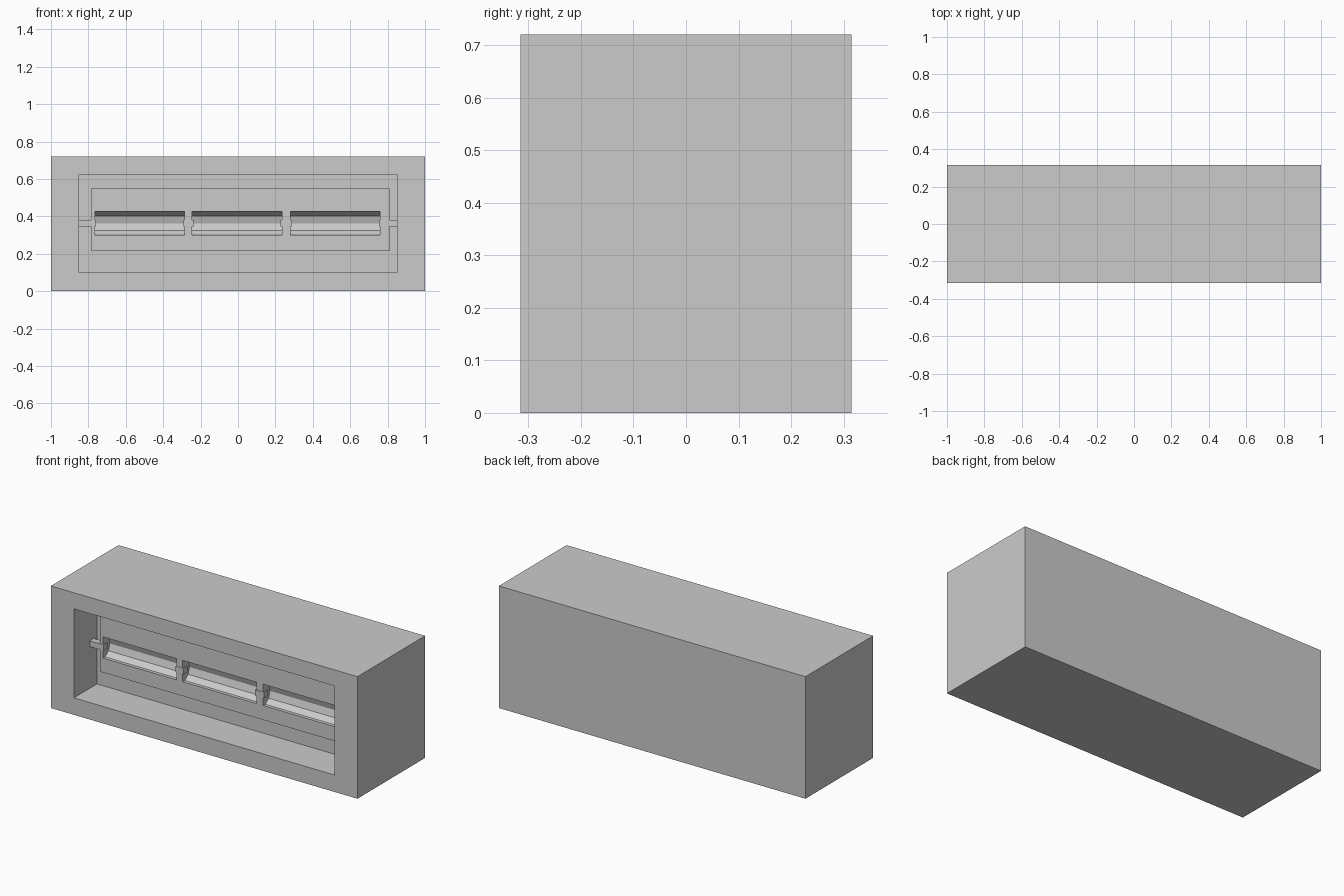
import bpy
from math import pi

if "Cube" in bpy.data.objects:
    bpy.data.objects.remove(bpy.data.objects["Cube"])


def box(name, x0, x1, y0, y1, z0, z1):
    bpy.ops.mesh.primitive_cube_add(size=1, location=((x0 + x1) / 2, (y0 + y1) / 2, (z0 + z1) / 2))
    ob = bpy.context.object
    ob.name = name
    ob.scale = (x1 - x0, y1 - y0, z1 - z0)
    bpy.ops.object.transform_apply(location=False, rotation=False, scale=True)
    return ob


def cut(target, cutter):
    mod = target.modifiers.new(cutter.name, 'BOOLEAN')
    mod.operation = 'DIFFERENCE'
    mod.solver = 'EXACT'
    mod.object = cutter
    cutter.hide_render = True
    cutter.display_type = 'WIRE'
    cutter.hide_set(True)


FLOOR_Y = -0.10    # back of the front recess
FACE_Y = -0.165    # front of the raised panel
MID_Z = 0.3625

# outer case with a rectangular front recess
case = box("case", -1, 1, -0.315, 0.315, 0, 0.72)
cut(case, box("recess_cutter", -0.85, 0.85, -0.5, FLOOR_Y, 0.10, 0.625))

# raised panel inside the recess
panel = box("panel", -0.785, 0.81, FACE_Y, FLOOR_Y + 0.005, 0.215, 0.55)

# three ten-sided half-round troughs cut into the panel
troughs = [(-0.765, -0.285), (-0.245, 0.235), (0.28, 0.76)]
for i, (a, b) in enumerate(troughs):
    bpy.ops.mesh.primitive_cylinder_add(vertices=10, radius=0.066, depth=b - a,
                                        location=((a + b) / 2, FACE_Y, MID_Z),
                                        rotation=(0, pi / 2, 0))
    cutter = bpy.context.object
    cutter.name = f"trough_cutter_{i + 1}"
    cutter.scale.y = 0.95
    cut(panel, cutter)

# short square bars between the troughs and out to the side walls
bars = [(-0.855, -0.76), (-0.292, -0.238), (0.228, 0.287), (0.755, 0.855)]
for i, (a, b) in enumerate(bars):
    box(f"bar_{i + 1}", a, b, FACE_Y - 0.002, FACE_Y + 0.035, 0.345, 0.38)
